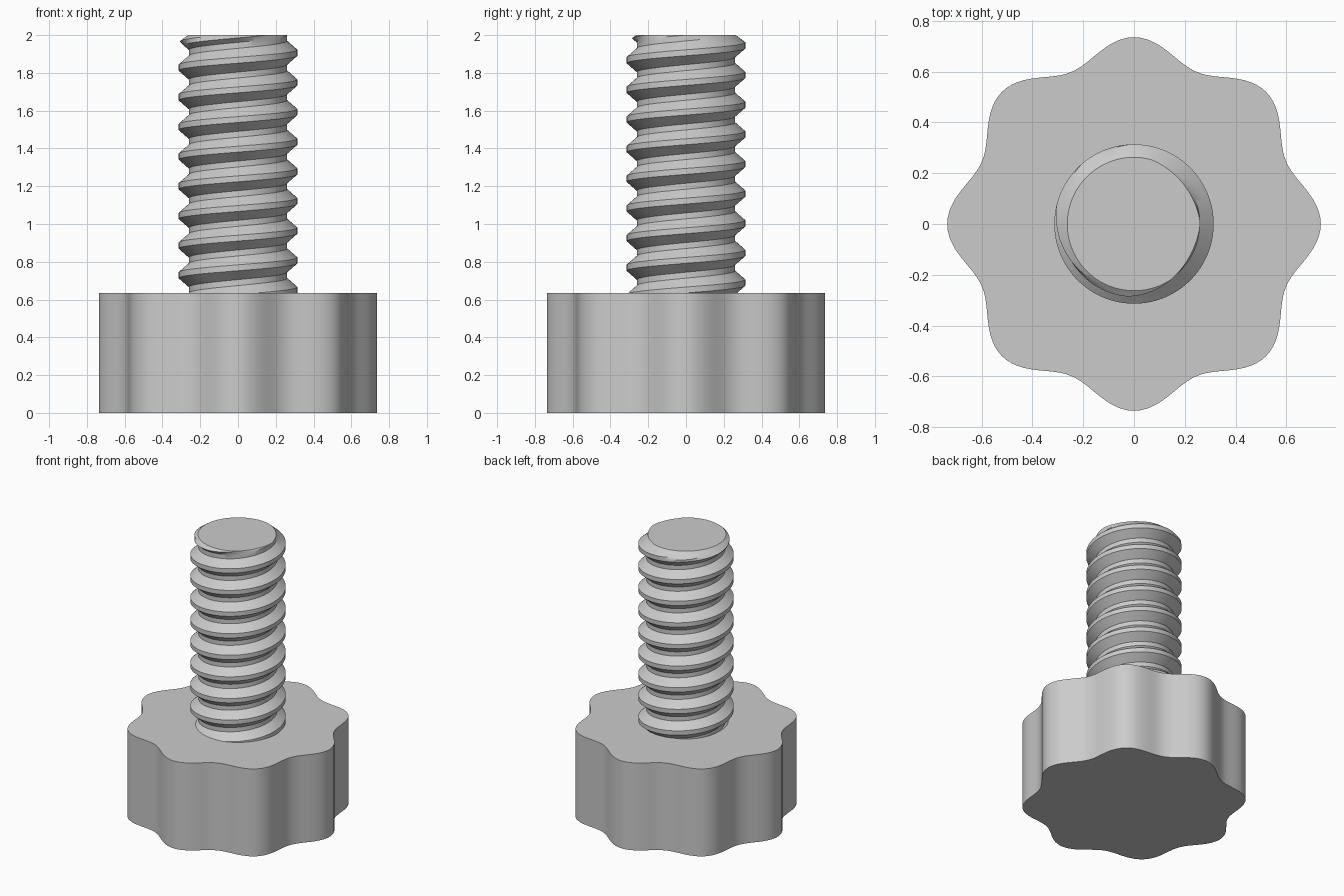
import bpy, bmesh
from math import sin, cos, pi, radians, tau

cube = bpy.data.objects.get("Cube")
if cube:
    bpy.data.objects.remove(cube, do_unlink=True)

HEAD_TOP, TOP = 0.635, 2.0

steel = bpy.data.materials.new("plain grey")
steel.use_nodes = True
grey = (0.6, 0.6, 0.6, 1)
steel.diffuse_color = grey
steel.node_tree.nodes["Principled BSDF"].inputs["Base Color"].default_value = grey


def finish(bm, name):
    """Turn a bmesh into a smooth object with sharp edges kept."""
    bmesh.ops.recalc_face_normals(bm, faces=bm.faces)
    mesh = bpy.data.meshes.new(name)
    bm.to_mesh(mesh)
    bm.free()
    mesh.materials.append(steel)
    obj = bpy.data.objects.new(name, mesh)
    bpy.context.collection.objects.link(obj)
    bpy.ops.object.select_all(action='DESELECT')
    obj.select_set(True)
    bpy.context.view_layer.objects.active = obj
    bpy.ops.object.shade_smooth_by_angle(angle=radians(30))
    return obj


# Knob head: eight-lobed outline, extruded upwards
bm = bmesh.new()
STEPS = 192
outline = []
for i in range(STEPS):
    a = tau * i / STEPS
    r = 0.692 + 0.044 * cos(8 * a)
    outline.append(bm.verts.new((r * cos(a), r * sin(a), 0)))
base = bm.faces.new(outline)
side = bmesh.ops.extrude_face_region(bm, geom=[base])["geom"]
bmesh.ops.translate(bm, vec=(0, 0, HEAD_TOP),
                    verts=[v for v in side if isinstance(v, bmesh.types.BMVert)])
finish(bm, "knob_head")

# Threaded shaft: one right-handed helical skin, its lower end inside the head
PITCH, TURNS, SEGS = 0.157, 12, 96
ROOT, CREST = 0.26, 0.314
MID = (ROOT + CREST) / 2
# (share of the pitch, radius) for one thread, starting mid-crest
thread = [(0, CREST), (0.1, CREST), (0.25, MID), (0.4, ROOT),
          (0.6, ROOT), (0.75, MID), (0.9, CREST)]
K = len(thread)
z_start = 1.1215 - 5 * PITCH

bm = bmesh.new()
columns = []
for i in range(SEGS):
    a = tau * i / SEGS
    column = []
    for row in range(K * TURNS + 1):
        share, r = thread[row % K]
        z = z_start + PITCH * (row // K + share + i / SEGS)
        r = min(r, max(0.05, 0.263 + 1.4 * (TOP - z)))   # chamfered tip
        column.append(bm.verts.new((r * cos(a), r * sin(a), z)))
    columns.append(column)
for i in range(SEGS):
    here = columns[i]
    # The last column joins the first one a full thread higher
    there = columns[i + 1] if i + 1 < SEGS else columns[0][K:]
    for low in range(min(len(here), len(there)) - 1):
        bm.faces.new((here[low], there[low], there[low + 1], here[low + 1]))

# Cut the tip flat and close it
cut = bmesh.ops.bisect_plane(bm, geom=bm.verts[:] + bm.edges[:] + bm.faces[:],
                             plane_co=(0, 0, TOP), plane_no=(0, 0, 1),
                             clear_outer=True)["geom_cut"]
rim = [e for e in cut if isinstance(e, bmesh.types.BMEdge)]
bmesh.ops.contextual_create(bm, geom=rim)
finish(bm, "threaded_shaft")
